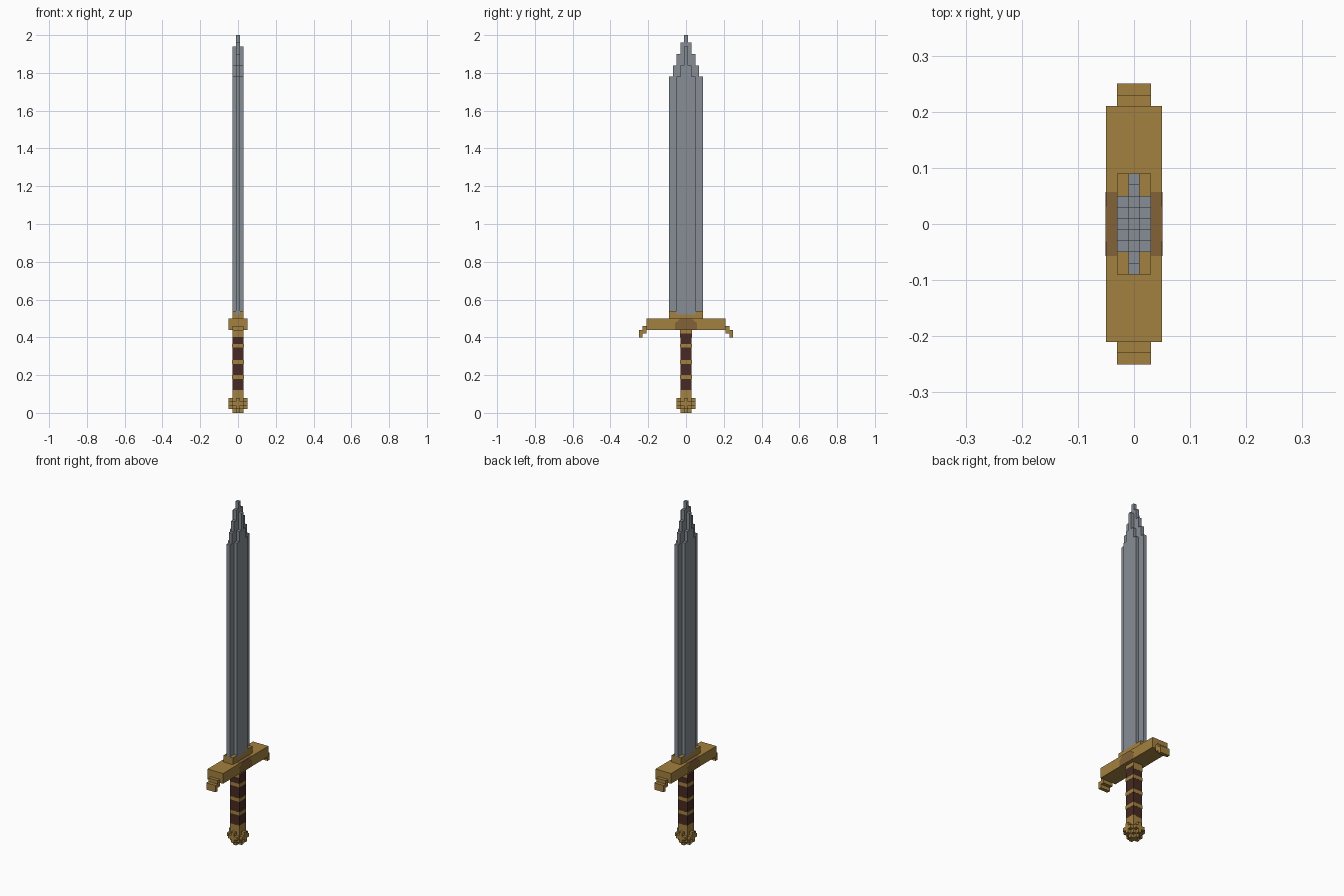
import bpy
import bmesh

cube = bpy.data.objects.get("Cube")
if cube:
    bpy.data.objects.remove(cube, do_unlink=True)


def material(name, rgb):
    mat = bpy.data.materials.new(name)
    lin = [((c / 255 + 0.055) / 1.055) ** 2.4 for c in rgb] + [1]
    mat.diffuse_color = lin
    mat.use_nodes = True
    node = next(n for n in mat.node_tree.nodes if n.type == 'BSDF_PRINCIPLED')
    node.inputs["Base Color"].default_value = lin
    return mat


STEEL = material("steel", (134, 141, 149))
GOLD = material("gold", (164, 129, 64))
BROWN = material("bronze_brown", (131, 98, 56))
LEATHER = material("dark_leather", (72, 42, 35))


def finish(name, bm, mat):
    bmesh.ops.recalc_face_normals(bm, faces=bm.faces[:])
    mesh = bpy.data.meshes.new(name)
    bm.to_mesh(mesh)
    bm.free()
    mesh.materials.append(mat)
    obj = bpy.data.objects.new(name, mesh)
    bpy.context.collection.objects.link(obj)
    return obj


def boxes(name, mat, *parts):
    """Each part is (half x, y0, y1, z0, z1), centred on x = 0."""
    bm = bmesh.new()
    for hx, y0, y1, z0, z1 in parts:
        verts = bmesh.ops.create_cube(bm, size=1)["verts"]
        for v in verts:
            v.co = (v.co.x * 2 * hx, (y0 + y1) / 2 + v.co.y * (y1 - y0),
                    (z0 + z1) / 2 + v.co.z * (z1 - z0))
    return finish(name, bm, mat)


def prism(name, mat, outline, x0, x1):
    """Extrude a (y, z) outline along x."""
    bm = bmesh.new()
    face = bm.faces.new([bm.verts.new((x0, y, z)) for y, z in outline])
    new = bmesh.ops.extrude_face_region(bm, geom=[face])["geom"]
    for v in new:
        if isinstance(v, bmesh.types.BMVert):
            v.co.x = x1
    return finish(name, bm, mat)


def stepped(z0, steps):
    """Symmetric stepped outline from (half width, top) pairs."""
    side, low = [], z0
    for half, top in steps:
        side += [(half, low), (half, top)]
        low = top
    return side + [(-y, z) for y, z in reversed(side)]


# Blade: thin cutting edge and thicker central ridge, both with stepped tips
edge = stepped(0.52, [(0.09, 1.78), (0.07, 1.84), (0.05, 1.90), (0.03, 1.96), (0.01, 2.0)])
ridge = stepped(0.52, [(0.05, 1.78), (0.03, 1.84), (0.01, 1.94)])
prism("blade_edge", STEEL, edge, -0.01, 0.01)
prism("blade_ridge", STEEL, ridge, -0.03, 0.03)

# Crossguard with blade collar and drooping hooked ends
boxes("crossguard", GOLD, (0.05, -0.21, 0.21, 0.44, 0.50))
boxes("blade_collar", GOLD, (0.03, -0.09, 0.09, 0.50, 0.54))
for side, word in ((1, "back"), (-1, "front")):
    hook = [(0.21, 0.42), (0.23, 0.42), (0.23, 0.40), (0.25, 0.40),
            (0.25, 0.44), (0.23, 0.44), (0.23, 0.46), (0.21, 0.46)]
    prism(word + "_guard_hook", GOLD, [(side * y, z) for y, z in hook], -0.03, 0.03)

# Brown patch round the middle of the guard
patch = stepped(0.44, [(0.057, 0.475)])
patch[2:2] = [(0.03, 0.50), (-0.03, 0.50)]
for side, word in ((1, "left"), (-1, "right")):
    prism(word + "_guard_patch", BROWN, patch, side * 0.05, side * 0.051)
boxes("top_guard_patch", BROWN, (0.05, -0.057, 0.057, 0.50, 0.501))

# Leather grip wound with gold bands
boxes("grip", LEATHER, (0.03, -0.03, 0.03, 0.12, 0.42))
boxes("grip_bands", GOLD,
      *[(0.031, -0.031, 0.031, z, z + 0.02) for z in (0.18, 0.26, 0.345)])
boxes("grip_ends", GOLD, (0.03, -0.03, 0.03, 0.08, 0.125), (0.03, -0.03, 0.03, 0.42, 0.44))
for side, word in ((1, "back"), (-1, "front")):
    boxes(word + "_grip_plate", GOLD,
          (0.03, *sorted((side * 0.03, side * 0.031)), 0.40, 0.44))

# Blocky ball pommel from crossed slabs round a core
sizes = (0.01, 0.03, 0.05)
slabs = [(a, b, c) for a in sizes for b in sizes for c in sizes if len({a, b, c}) == 3]
slabs.append((0.03, 0.03, 0.03))
boxes("pommel", GOLD, *[(a, -b, b, 0.05 - c, 0.05 + c) for a, b, c in slabs])
